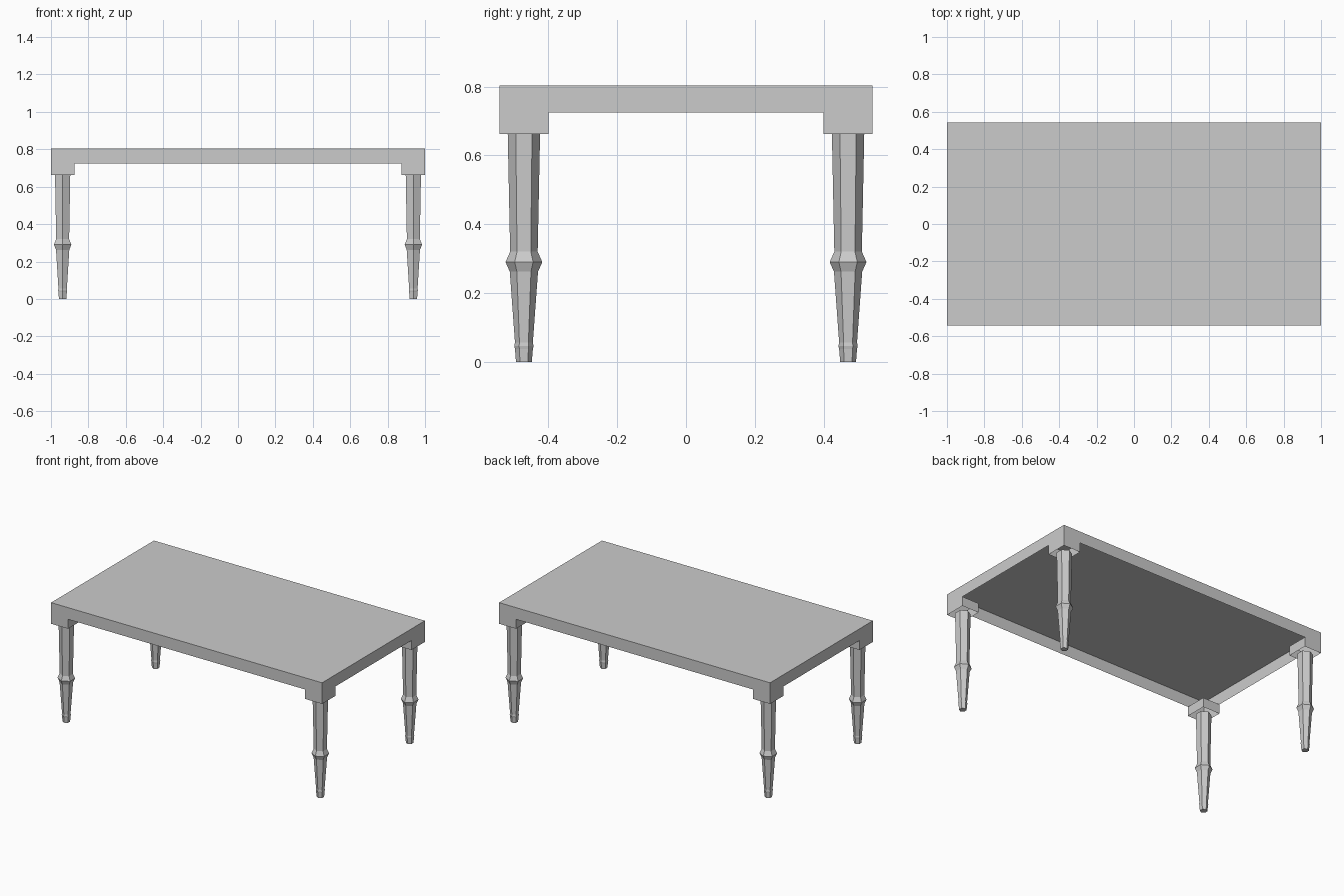
import bpy, bmesh, math
from mathutils import Vector

cube = bpy.data.objects.get("Cube")
if cube:
    bpy.data.objects.remove(cube, do_unlink=True)

HALF_X, HALF_Y = 1.0, 0.542        # tabletop half sizes
IN_X, IN_Y = 0.875, 0.40           # inner limits of the corner blocks
TOP, APRON, BLOCK = 0.803, 0.725, 0.662

grey = bpy.data.materials.new("plain grey")
grey.use_nodes = True
grey.diffuse_color = (0.6, 0.6, 0.6, 1)
grey.node_tree.nodes["Principled BSDF"].inputs["Base Color"].default_value = (0.6, 0.6, 0.6, 1)


def finish(name, bm):
    bmesh.ops.remove_doubles(bm, verts=bm.verts, dist=0.0001)
    bmesh.ops.recalc_face_normals(bm, faces=bm.faces)
    mesh = bpy.data.meshes.new(name)
    bm.to_mesh(mesh)
    bm.free()
    mesh.materials.append(grey)
    obj = bpy.data.objects.new(name, mesh)
    bpy.context.collection.objects.link(obj)
    return obj


def walls(bm, x0, x1, y0, y1, low, high):
    """Four upright walls around a rectangle; returns the upper ring."""
    corners = [(x0, y0), (x1, y0), (x1, y1), (x0, y1)]
    lower = [bm.verts.new((x, y, low)) for x, y in corners]
    upper = [bm.verts.new((x, y, high)) for x, y in corners]
    for i in range(4):
        j = (i + 1) % 4
        bm.faces.new((lower[i], lower[j], upper[j], upper[i]))
    return upper


# Tabletop and apron: a thin shell, open underneath
bm = bmesh.new()
bm.faces.new(walls(bm, -HALF_X, HALF_X, -HALF_Y, HALF_Y, APRON, TOP))
finish("tabletop", bm)

# Leg outline as (radius, height), from foot to top
LEG = [(0.023, 0), (0.026, 0.037), (0.028, 0.046), (0.026, 0.056),
       (0.041, 0.262), (0.0535, 0.29), (0.040, 0.32), (0.047, BLOCK)]


def leg(name, cx, cy):
    bm = bmesh.new()
    rings = []
    for r, z in LEG:
        angles = [math.pi / 2 + i * math.pi / 3 for i in range(6)]
        rings.append([bm.verts.new((cx + r * math.cos(a), cy + r * math.sin(a), z))
                      for a in angles])
    for a, b in zip(rings, rings[1:]):
        for i in range(6):
            j = (i + 1) % 6
            bm.faces.new((a[i], a[j], b[j], b[i]))
    bm.faces.new(rings[0][::-1])
    bm.faces.new(rings[-1])
    finish(name, bm)


# Corner blocks (open collars) and hexagonal turned legs
for side, sx in (("left", 1), ("right", -1)):
    for end, sy in (("front", -1), ("back", 1)):
        bm = bmesh.new()
        xs = sorted((sx * IN_X, sx * HALF_X))
        ys = sorted((sy * IN_Y, sy * HALF_Y))
        walls(bm, *xs, *ys, BLOCK, APRON)
        finish(f"{end}_{side}_corner_block", bm)
        leg(f"{end}_{side}_leg", sum(xs) / 2, sum(ys) / 2)
